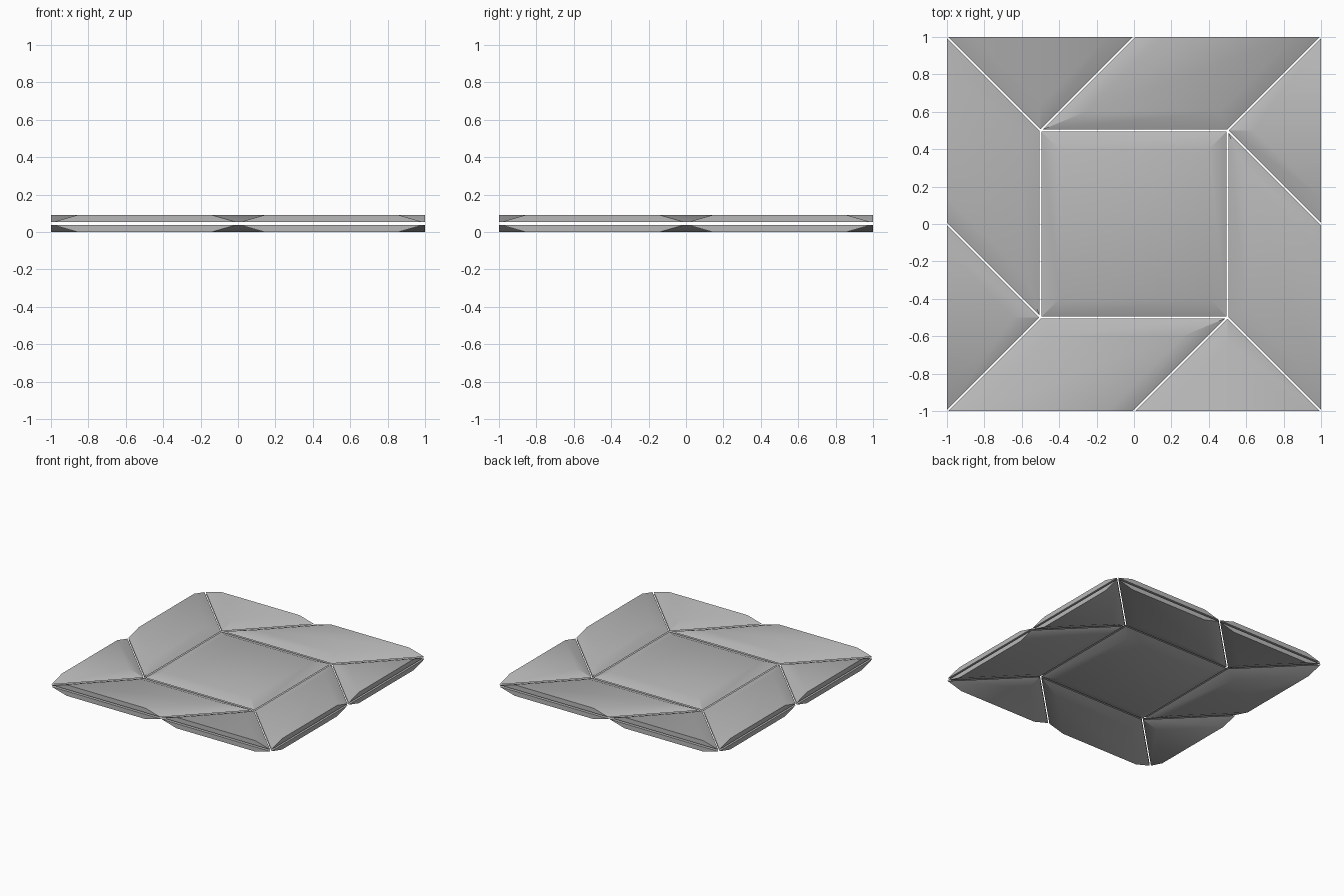
import bpy
import bmesh
import math
from mathutils import Vector, Matrix

if "Cube" in bpy.data.objects:
    bpy.data.objects.remove(bpy.data.objects["Cube"], do_unlink=True)

GAP = 0.005      # half the fold gap
INSET = 0.1      # width of the sloped border
TOTAL = 0.09     # full height
LAYER = 0.038    # thickness of one layer

grey = bpy.data.materials.new("plain_grey")
grey.use_nodes = True
grey.diffuse_color = (0.48, 0.48, 0.48, 1)
grey.node_tree.nodes["Principled BSDF"].inputs["Base Color"].default_value = grey.diffuse_color


def is_rim(a, b):
    """True for an edge lying on the outer border."""
    return any(abs(a[i] - b[i]) < 1e-4 and abs(abs(a[i]) - 1) < 1e-4 for i in (0, 1))


def shrink(poly, amount):
    """Move the fold edges of a counter-clockwise outline inward; rim edges stay."""
    lines = []
    for i, a in enumerate(poly):
        b = poly[(i + 1) % len(poly)]
        d = (b - a).normalized()
        n = Vector((-d.y, d.x))
        lines.append((n, n.dot(a) + (0 if is_rim(a, b) else amount)))
    result = []
    for i, (n, c) in enumerate(lines):
        m, e = lines[i - 1]
        det = m.x * n.y - m.y * n.x
        result.append(Vector(((e * n.y - c * m.y) / det, (m.x * c - n.x * e) / det)))
    return result


def panel(name, poly, z_inner, z_outer):
    """Solid panel with sloped fold borders and upright rim walls."""
    bm = bmesh.new()
    inner = [bm.verts.new((p.x, p.y, z_inner)) for p in shrink(poly, GAP)]
    outer = [bm.verts.new((p.x, p.y, z_outer)) for p in shrink(poly, INSET)]
    bm.faces.new(inner)
    bm.faces.new(outer)
    for i in range(len(poly)):
        j = (i + 1) % len(poly)
        bm.faces.new((inner[i], inner[j], outer[j], outer[i]))
    bmesh.ops.recalc_face_normals(bm, faces=bm.faces)
    mesh = bpy.data.meshes.new(name)
    bm.to_mesh(mesh)
    bm.free()
    mesh.materials.append(grey)
    obj = bpy.data.objects.new(name, mesh)
    bpy.context.collection.objects.link(obj)
    return obj


# Outlines on the back side; the other sides are quarter turns
centre = [Vector(p) for p in ((-.5, -.5), (.5, -.5), (.5, .5), (-.5, .5))]
corner = [Vector(p) for p in ((-.5, .5), (0, 1), (-1, 1))]
side = [Vector(p) for p in ((-.5, .5), (.5, .5), (1, 1), (0, 1))]

panels = []
for layer, z_in, z_out in (("upper", TOTAL - LAYER, TOTAL), ("lower", LAYER, 0)):
    panels.append(panel(layer + "_centre_panel", centre, z_in, z_out))
    for k, place in enumerate(("back", "right", "front", "left")):
        turn = Matrix.Rotation(k * math.pi / 2, 2)
        for kind, outline in (("corner", corner), ("side", side)):
            panels.append(panel(f"{layer}_{place}_{kind}_panel",
                                [turn @ p for p in outline], z_in, z_out))

# Soft slopes, crisp rims
bpy.ops.object.select_all(action="DESELECT")
for obj in panels:
    obj.select_set(True)
bpy.context.view_layer.objects.active = panels[0]
bpy.ops.object.shade_smooth_by_angle(angle=math.radians(30))
